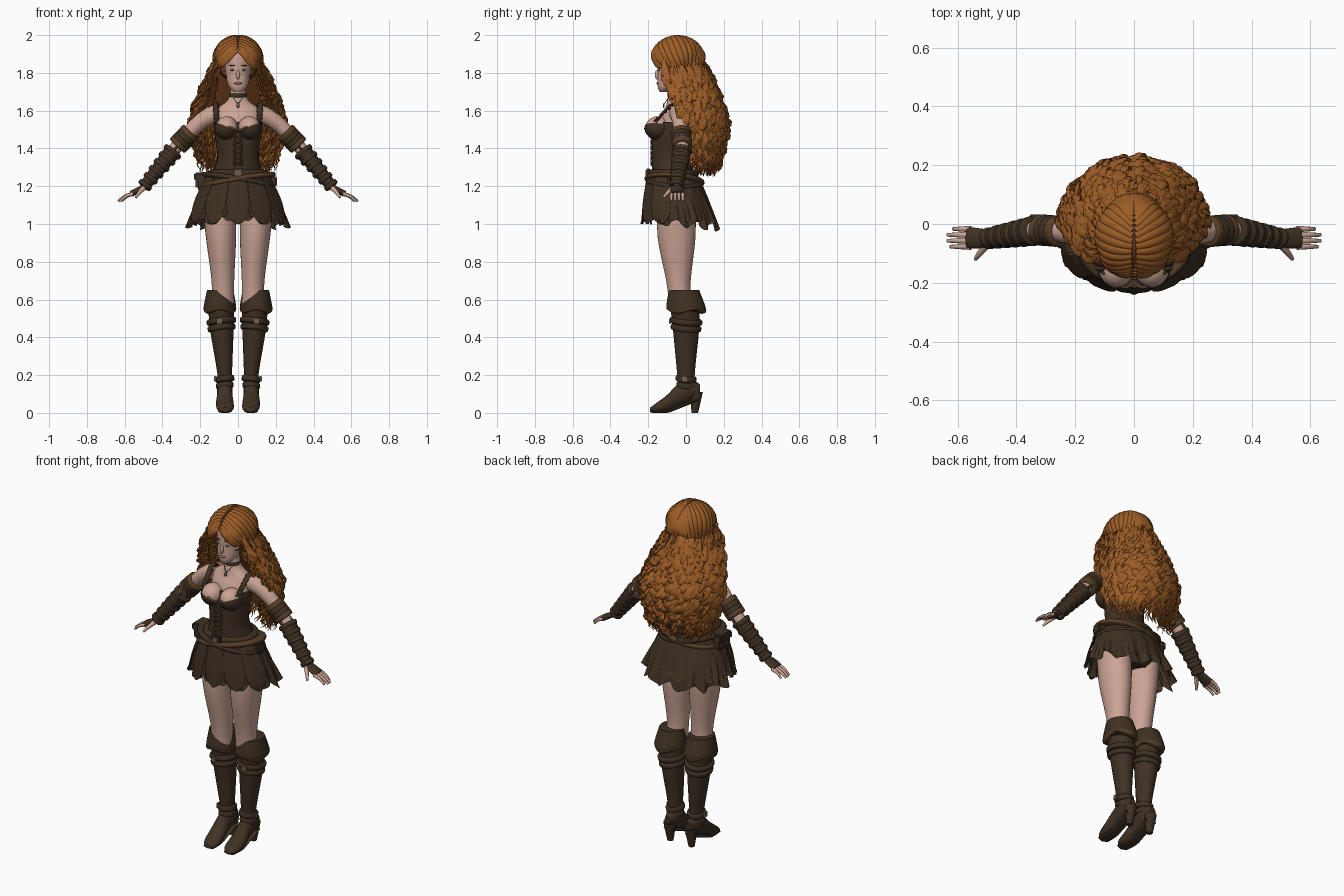
import bpy, bmesh, math, random
from mathutils import Vector, Matrix

random.seed(4)
if "Cube" in bpy.data.objects:
    bpy.data.objects.remove(bpy.data.objects["Cube"])


def material(name, *rgb):
    mat = bpy.data.materials.new(name)
    mat.use_nodes = True
    mat.diffuse_color = (*rgb, 1)
    mat.node_tree.nodes["Principled BSDF"].inputs["Base Color"].default_value = (*rgb, 1)
    return mat


SKIN = material("skin", .6, .37, .3)
HAIR = material("copper hair", .34, .11, .02)
SHADE = material("deep hair", .13, .04, .01)
LEATHER = material("dark leather", .05, .03, .017)
TRIM = material("brown trim", .1, .05, .02)
LIPS = material("lips", .4, .17, .14)
EYE = material("eye white", .6, .56, .5)
METAL = material("aged metal", .16, .12, .08)
X, Y, Z = Vector((1, 0, 0)), Vector((0, 1, 0)), Vector((0, 0, 1))


def smooth(rows, steps=4):
    """Catmull-Rom resampling of rows of numbers."""
    result = []
    last = len(rows) - 1
    for i in range(last):
        before, start, end, after = rows[max(0, i - 1)], rows[i], rows[i + 1], rows[min(last, i + 2)]
        for step in range(steps):
            t = step / steps
            result.append([b + t / 2 * (c - a + t * (2 * a - 5 * b + 4 * c - d + t * (3 * (b - c) + d - a)))
                           for a, b, c, d in zip(before, start, end, after)])
    return result + [list(rows[last])]


def sweep(bm, rows, sides=20, hint=X, axis=None, mod=None, caps=True, centre=None, edge=0):
    """Skin ellipses (x, y, z, a, b); the last `edge` bands take the second material."""
    points = [Vector(row[:3]) for row in rows]
    last = len(rows) - 1
    rings = []
    for i, (point, row) in enumerate(zip(points, rows)):
        along = (axis or points[min(i + 1, last)] - points[max(i - 1, 0)]).normalized()
        toward = point - centre if centre else hint
        u = (toward - along * toward.dot(along)).normalized()
        v = along.cross(u)
        ring = []
        for j in range(sides):
            angle = math.tau * j / sides
            scale, lift = mod(i / last, angle) if mod else (1, 0)
            offset = u * row[3] * math.cos(angle) + v * row[4] * math.sin(angle)
            ring.append(bm.verts.new(point + scale * offset + Z * lift))
        rings.append(ring)
    for i, (low, high) in enumerate(zip(rings, rings[1:])):
        for j in range(sides):
            k = (j + 1) % sides
            face = bm.faces.new((low[j], low[k], high[k], high[j]))
            face.material_index = int(i >= last - edge)
    if caps:
        bm.faces.new(rings[0])
        bm.faces.new(rings[-1])


def finish(name, bm, *mats, mirror=False):
    bmesh.ops.recalc_face_normals(bm, faces=bm.faces[:])
    mesh = bpy.data.meshes.new(name)
    bm.to_mesh(mesh)
    bm.free()
    for mat in mats:
        mesh.materials.append(mat)
    mesh.polygons.foreach_set("use_smooth", [True] * len(mesh.polygons))
    mesh.set_sharp_from_angle(angle=math.radians(50))
    part = bpy.data.objects.new(name, mesh)
    bpy.context.collection.objects.link(part)
    if mirror:
        part.modifiers.new("mirror", "MIRROR").use_mirror_merge = False


def tube(name, rows, *mats, mirror=False, **options):
    bm = bmesh.new()
    sweep(bm, smooth(rows), **options)
    finish(name, bm, *mats, mirror=mirror)


def limb(name, points, start, end, mat, flat=1, **options):
    """Tube whose radius tapers evenly along its path."""
    radii = [start + (end - start) * i / (len(points) - 1) for i in range(len(points))]
    tube(name, [(*p, r, r * flat) for p, r in zip(points, radii)], mat, **options)


def stack(name, rows, *mats, **options):
    """Vertical loft from rows of (z, y, half width, half depth)."""
    tube(name, [(0, y, z, w, d) for z, y, w, d in rows], *mats, axis=Z, sides=32, **options)


def band(name, at, width, depth, height, mat, tilt=Z, mirror=False):
    """Rounded strap around a limb or the waist."""
    axis = Vector(tilt).normalized()
    rows = [(*(Vector(at) + axis * height * h), width * s, depth * s)
            for h, s in ((-1, .9), (-.6, 1), (.6, 1), (1, .9))]
    tube(name, rows, mat, axis=axis, sides=32, mirror=mirror)


def ball(name, at, size, mat, mirror=False, cut=None):
    bm = bmesh.new()
    matrix = Matrix.Translation(at) @ Matrix.Diagonal((*size, 1))
    bmesh.ops.create_uvsphere(bm, u_segments=24, v_segments=16, radius=1, matrix=matrix)
    if cut:
        bmesh.ops.bisect_plane(bm, geom=bm.verts[:] + bm.edges[:] + bm.faces[:],
                               plane_co=at, plane_no=cut, clear_outer=True)
    finish(name, bm, mat, mirror=mirror)


def block(name, at, size, mat, mirror=False):
    bm = bmesh.new()
    bmesh.ops.create_cube(bm, size=1, matrix=Matrix.Translation(at) @ Matrix.Diagonal((*size, 1)))
    bmesh.ops.bevel(bm, geom=bm.edges[:], offset=min(size) / 5, segments=2, affect='EDGES')
    finish(name, bm, mat, mirror=mirror)


# Head and face
stack("head", [(1.7, -.12, .02, .02), (1.73, -.1, .05, .05), (1.8, -.07, .066, .08),
               (1.9, -.06, .07, .09), (1.95, -.06, .04, .06)], SKIN)
ball("nose", (0, -.153, 1.79), (.01, .012, .025), SKIN)
ball("lips", (0, -.147, 1.745), (.02, .01, .007), LIPS)
ball("eyes", (.03, -.143, 1.815), (.013, .006, .005), EYE, mirror=True)
ball("irises", (.03, -.147, 1.815), (.005, .003, .005), LEATHER, mirror=True)
ball("eyebrows", (.03, -.145, 1.84), (.02, .006, .003), SHADE, mirror=True)

# Torso, bust and corset
stack("upper_body", [(1.44, -.08, .11, .08), (1.55, -.06, .12, .08), (1.61, -.05, .11, .06),
                     (1.65, -.05, .06, .05), (1.7, -.05, .04, .04), (1.76, -.06, .04, .04)], SKIN)
ball("bust", (.06, -.15, 1.51), (.06, .066, .06), SKIN, mirror=True)
stack("corset", [(1.25, -.06, .14, .12), (1.35, -.08, .11, .1), (1.48, -.08, .124, .1),
                 (1.54, -.07, .13, .09)], LEATHER)
ball("corset_cups", (.06, -.15, 1.51), (.065, .07, .065), LEATHER, mirror=True, cut=(-.4, .1, 1))
limb("neckline_trim", [(0, -.2, 1.49), (.04, -.215, 1.51), (.11, -.16, 1.55)], .006, .006, TRIM,
     hint=Y, mirror=True)
limb("shoulder_straps", [(.11, -.16, 1.54), (.12, -.06, 1.64), (.09, .02, 1.52)], .014, .014, LEATHER,
     flat=.5, mirror=True)
for i in range(5):
    ball("strap_knots", (.115, -.15 + .02 * i, 1.56 + .018 * i), (.017, .01, .01), LEATHER, mirror=True)
for i in range(6):
    z = 1.31 + .028 * i
    limb("corset_lacing", [(-.024, -.185, z), (.024, -.185, z + .02)], .004, .004, TRIM, hint=Y, mirror=True)
band("choker", (0, -.052, 1.68), .046, .046, .01, LEATHER)
limb("pendant_chain", [(.03, -.09, 1.675), (0, -.115, 1.635)], .002, .002, METAL, mirror=True)
ball("pendant", (0, -.118, 1.627), (.009, .005, .012), METAL)


# Skirt layers
def skirt(z, grow=1):
    t = (1.29 - z) / .26
    return 0, -.07 + .04 * t, z, grow * (.12 + .13 * t ** .6), grow * (.11 + .08 * t ** .7)


def pleats(t, angle):
    fold = abs(math.sin(angle * 8))
    return 1 + .1 * t * (fold - .5), -.035 * t * t * fold


def ruffle(t, angle):
    wave = .07 * math.sin(angle * 19) + .03 * math.sin(angle * 7)
    return 1 + t * wave, -.02 * t * (math.sin(angle * 11) + math.sin(angle))


stack("pelvis", [(1.03, -.05, .1, .1), (1.1, -.05, .17, .12), (1.25, -.06, .14, .11)], LEATHER)
tube("overskirt", [skirt(1.29 - .04 * i) for i in range(7)], LEATHER, TRIM,
     sides=128, axis=Z, mod=pleats, caps=False, edge=1)
tube("ruffled_underskirt", [skirt(1.15 - .05 * i) for i in range(4)], LEATHER,
     sides=160, axis=Z, mod=ruffle, caps=False)
for i in range(5):
    angle = math.radians(30 * i - 150)
    across, out = math.cos(angle), math.sin(angle)
    rows = []
    for z, width in ((1.25, .04), (1.13, .06), (1.04, .05), (1, .01)):
        _, y, _, w, d = skirt(z, 1.05)
        rows.append((w * across, y + d * out, z, width, .006))
    tube("skirt_panels", rows, LEATHER, hint=Vector((-out, across, 0)))

# Belts and pouches
band("waist_belt", skirt(1.27)[:3], .155, .135, .018, LEATHER)
for side, mat in ((1, LEATHER), (-1, TRIM)):
    band("hip_belts", skirt(1.23)[:3], .2, .157, .014, mat, tilt=(.17 * side, .08, 1))
block("belt_buckle", (0, -.2, 1.27), (.06, .02, .05), LEATHER)
block("buckle_plate", (0, -.21, 1.27), (.03, .009, .03), METAL)
block("pouch", (-.195, -.055, 1.225), (.06, .1, .09), LEATHER)
block("pouch_flap", (-.2, -.055, 1.25), (.066, .106, .045), LEATHER)
block("small_pouch", (.185, -.07, 1.225), (.045, .06, .06), LEATHER)

# Arms and sleeves
SHOULDER, ELBOW = Vector((.2, -.03, 1.54)), Vector((.32, -.02, 1.415))
WRIST, KNUCKLE = Vector((.5, -.05, 1.195)), Vector((.565, -.047, 1.16))
limb("arms", [(.1, -.04, 1.59), SHOULDER, ELBOW, WRIST], .051, .026, SKIN, hint=Y, mirror=True)
for along, mat in ((.5, TRIM), (.65, LEATHER), (.8, LEATHER), (.93, TRIM)):
    band("elbow_cuffs", SHOULDER.lerp(ELBOW, along), .055, .053, .016, mat, tilt=ELBOW - SHOULDER, mirror=True)
limb("forearm_sleeves", [ELBOW.lerp(WRIST, .13), WRIST], .051, .032, LEATHER, flat=.9, hint=Y, mirror=True)
for i in range(6):
    along = .15 + .16 * i
    width = .056 - .018 * along
    band("sleeve_wraps", ELBOW.lerp(WRIST, along), width, width * .95, .012, LEATHER,
         tilt=WRIST - ELBOW, mirror=True)
for y in (-.065, .025):
    limb("elbow_straps", [(.3, y, 1.43), (.35, y, 1.38)], .007, .007, LEATHER, hint=Y, mirror=True)

# Hands
limb("gloves", [WRIST, WRIST.lerp(KNUCKLE, .5), KNUCKLE], .032, .037, LEATHER, flat=.45, hint=Y, mirror=True)
for j, reach in enumerate((.06, .07, .07, .05)):
    base = KNUCKLE + Y * (.02 * j - .03)
    limb("fingers", [base - X * .01, base + Vector((reach / 2, 0, -.014)), base + Vector((reach, 0, -.04))],
         .011, .006, SKIN, sides=8, hint=Y, mirror=True)
limb("thumbs", [(.5, -.07, 1.19), (.525, -.1, 1.163), (.54, -.12, 1.14)], .014, .006, SKIN,
     sides=8, hint=Z, mirror=True)

# Legs and heeled boots
upright = dict(axis=Z, sides=32, mirror=True)
tube("legs", [(.1, -.05, 1.13, .09, .1), (.09, -.05, .93, .08, .1), (.08, -.04, .7, .06, .065),
              (.08, -.03, .58, .06, .06)], SKIN, **upright)
tube("boot_shafts", [(.09, -.01, .62, .07, .08), (.086, 0, .45, .063, .07), (.07, 0, .2, .038, .046),
                     (.07, .01, .1, .036, .045)], LEATHER, **upright)
tube("boot_cuffs", [(.094, -.01, .65, .07, .08), (.096, 0, .55, .087, .106), (.096, 0, .535, .07, .08)],
     LEATHER, TRIM, edge=4, mod=lambda t, a: (1 + .03 * t * math.sin(5 * a), .012 * t * math.sin(3 * a)), **upright)
for z, x, width in ((.485, .088, .078), (.45, .087, .073), (.18, .07, .05), (.145, .07, .046)):
    band("boot_straps", (x, 0, z), width, width * 1.1, .015, LEATHER, tilt=(.12, .1, 1), mirror=True)
block("boot_buckles", (.1, -.085, .485), (.03, .012, .03), METAL, mirror=True)
block("ankle_buckles", (.12, -.01, .18), (.014, .03, .03), METAL, mirror=True)
tube("boot_feet", [(.07, .075, .12, .02, .03), (.07, .02, .12, .04, .06), (.07, -.04, .095, .04, .06),
                   (.07, -.1, .05, .047, .045), (.067, -.16, .025, .043, .025), (.067, -.19, .016, .02, .012)],
     LEATHER, axis=Y, mirror=True)
limb("boot_soles", [(.07, .06, .07), (.07, -.04, .03), (.07, -.1, .009), (.067, -.18, .009)],
     .035, .035, LEATHER, flat=.25, axis=Y, mirror=True)
limb("boot_heels", [(.07, .055, .11), (.07, .05, .05), (.07, .047, 0)], .034, .017, LEATHER, **upright)

# Hair volume: rows of (z, half width, front y, back y)
ENVELOPE = smooth([(1.94, .08, -.1, .05), (1.8, .16, -.1, .135), (1.6, .235, -.015, .205),
                   (1.5, .242, .01, .22), (1.3, .195, .055, .175), (1.22, .14, .08, .125)], 8)
MIDDLE, SIZE = Vector((0, -.045, 1.87)), Vector((.125, .138, .125))
bm = bmesh.new()
bmesh.ops.create_uvsphere(bm, u_segments=32, v_segments=20, radius=.96)
centres = [(face, face.calc_center_median()) for face in bm.faces]
bmesh.ops.delete(bm, geom=[face for face, c in centres if c.y < -.45 and c.z < .4], context='FACES')
bmesh.ops.transform(bm, matrix=Matrix.Translation(MIDDLE) @ Matrix.Diagonal((*SIZE, 1)), verts=bm.verts[:])
finish("scalp_hair", bm, SHADE)
stack("hair_core", [(z, (front + back) / 2, w * .78, max(.02, (back - front) / 2 - .04))
                    for z, w, front, back in ENVELOPE[4:-10:4]], SHADE)

# Locks combed from the parting over the crown
bm = bmesh.new()
for side in (1, -1):
    for j in range(17):
        root, tip = math.radians(24 + 7.5 * j), math.radians(46 + 8.2 * j)
        start = Vector((side * .05, -math.cos(root), math.sin(root))).normalized()
        end = Vector((side * math.sin(tip), -math.cos(tip), random.uniform(-.4, -.25))).normalized()
        rows = []
        for i in range(15):
            t = i / 14
            spot = MIDDLE + start.slerp(end, t) * SIZE * (1 + .03 * t * math.sin(t * 9 + j))
            fat = .4 + .6 * math.sin(math.pi * (t * .8 + .1))
            rows.append((*spot, .011 * fat, .02 * fat))
        sweep(bm, rows, sides=8, centre=MIDDLE)
finish("crown_locks", bm, HAIR)

# Long curls around the sides and back
bm = bmesh.new()
for _ in range(330):
    angle = random.uniform(-.12, math.pi + .12)
    layer = random.choice((.68, .85, .96, 1)) + random.uniform(-.04, .02)
    top, low = random.uniform(1.76, 1.9), random.uniform(1.25, 1.42)
    phase, pitch, swing = random.uniform(0, math.tau), random.uniform(.075, .12), random.uniform(.008, .016)
    rows = []
    for i in range(38):
        t = i / 37
        z = top + (low - top) * t
        _, w, front, back = min(ENVELOPE, key=lambda row: abs(row[0] - z))
        turn = phase + math.tau * z / pitch
        curl = swing * min(1, .2 + 2 * t)
        fat = min(1, .3 + 5 * t, .1 + 5 * (1 - t))
        rows.append((w * layer * math.cos(angle) + curl * math.cos(turn),
                     front + (back - front) * layer * math.sin(angle) + curl * math.sin(turn),
                     z, .007 * fat, .0135 * fat))
    sweep(bm, rows, sides=5, centre=Vector((0, 0, 1.5)))
finish("curly_locks", bm, HAIR)
